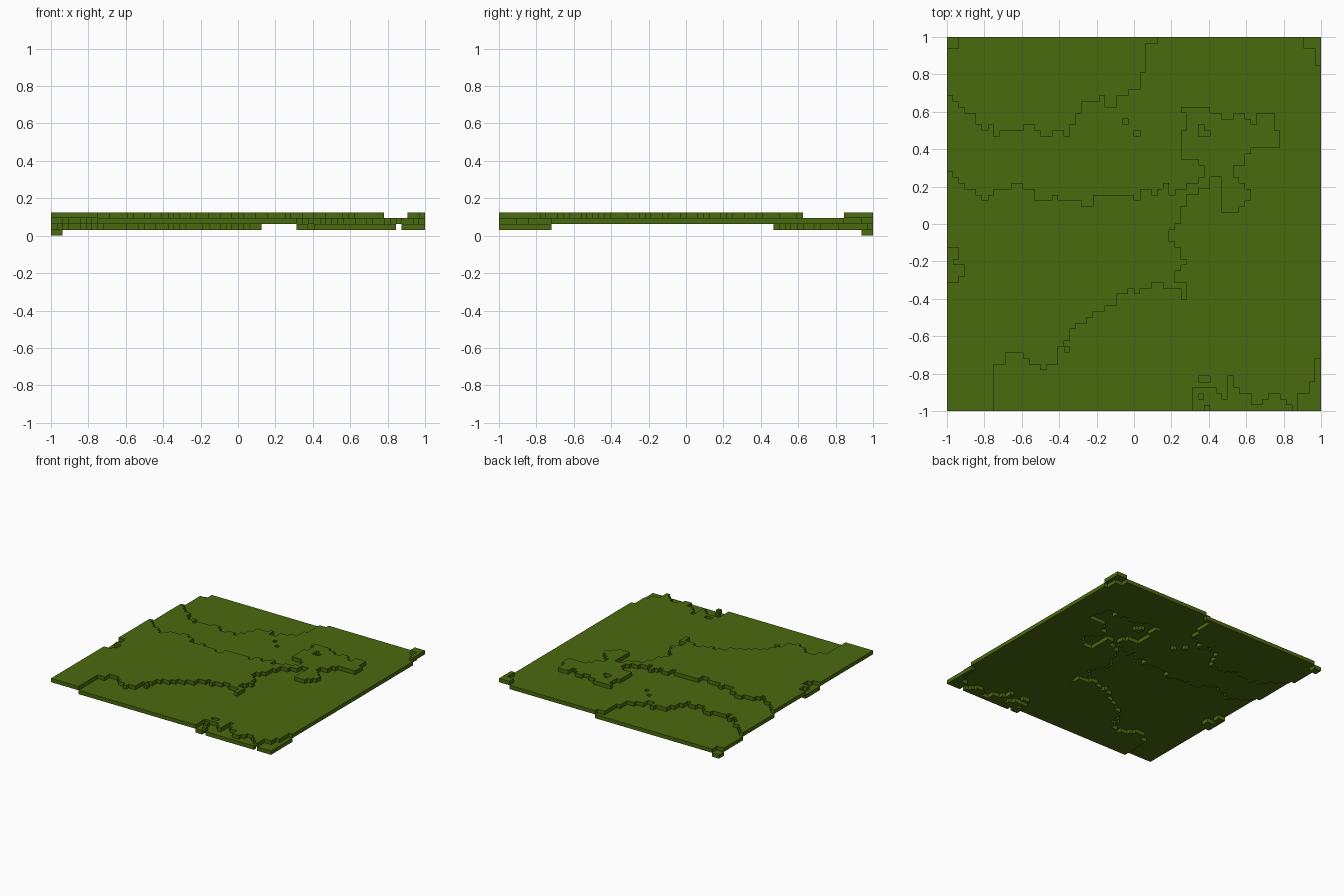
import bpy, bmesh, math

if "Cube" in bpy.data.objects:
    bpy.data.objects.remove(bpy.data.objects["Cube"], do_unlink=True)

N = 64            # tiles per side
S = 2.0 / N       # tile size, also the thickness of each terrace

grass = bpy.data.materials.new("grass_green")
grass.use_nodes = True
COLOR = (0.068, 0.143, 0.0045, 1)
grass.diffuse_color = COLOR
bsdf = next(n for n in grass.node_tree.nodes if n.type == 'BSDF_PRINCIPLED')
bsdf.inputs["Base Color"].default_value = COLOR
bsdf.inputs["Roughness"].default_value = 0.9

# Stepped contour lines: (start, value) holds until the next start
BACK_EDGE = [(0, 54), (1, 53), (2, 52), (3, 51), (5, 49), (6, 48), (7, 49), (8, 47),
             (9, 48), (13, 49), (15, 48), (16, 47), (18, 48), (20, 47), (21, 49), (22, 51),
             (23, 53), (26, 54), (27, 52), (29, 54), (31, 55), (33, 58), (34, 63), (36, 64)]
PLATEAU_TOP = [(0, 41), (1, 40), (2, 39), (3, 38), (5, 37), (6, 36), (7, 37), (8, 38),
               (11, 39), (13, 38), (15, 36), (18, 37), (19, 36), (23, 35), (25, 37),
               (32, 36), (33, 38), (35, 37), (36, 38), (37, 39), (38, 37), (39, 38), (41, 0)]
PLATEAU_BOTTOM = [(0, 0), (8, 8), (10, 10), (13, 9), (14, 8), (16, 7), (17, 8), (19, 11),
                  (20, 12), (21, 14), (22, 15), (24, 16), (25, 17), (27, 18), (29, 20),
                  (31, 21), (32, 20), (33, 21), (35, 22), (37, 21), (40, 19)]
PLATEAU_RIGHT = [(0, 41), (22, 39), (24, 40), (25, 41), (26, 40), (28, 39), (29, 38),
                 (31, 39), (32, 40), (35, 41)]
FRONT_HOLLOW = [(0, 0), (42, 4), (46, 3), (47, 2), (48, 6), (49, 4), (50, 3), (52, 1),
                (54, 2), (55, 3), (57, 2), (58, 1), (59, 0), (60, 3), (62, 5), (63, 9)]

# Rectangular patches of tiles: x0, x1, y0, y1
HILL = [(40, 41, 43, 48), (40, 41, 51, 52), (41, 43, 43, 52), (43, 44, 42, 52),
        (44, 45, 40, 52), (45, 47, 40, 51), (47, 48, 34, 50), (48, 49, 34, 50),
        (49, 50, 34, 40), (49, 50, 42, 51), (50, 51, 35, 39), (50, 51, 42, 51),
        (51, 52, 36, 38), (51, 52, 44, 50), (52, 53, 45, 49), (53, 56, 45, 51),
        (56, 57, 45, 48), (41, 43, 37, 39), (43, 45, 38, 40)]
PATCHES = {
    3: HILL + [(20, 21, 10, 11), (61, 64, 62, 64), (63, 64, 59, 64)],
    2: [(43, 45, 47, 48), (43, 44, 48, 49), (0, 2, 26, 28), (0, 1, 25, 26),
        (0, 3, 23, 25), (0, 2, 22, 23), (43, 44, 2, 3), (44, 45, 0, 1)],
    1: [(32, 33, 47, 48), (30, 31, 49, 50), (43, 45, 5, 6)],
    0: [(0, 2, 62, 64)],
}


def step(line, t):
    """Value of a stepped contour at tile t."""
    value = line[0][1]
    for start, v in line:
        if t >= start:
            value = v
    return value


def base_level(x, y):
    if y >= step(BACK_EDGE, x) or y < step(FRONT_HOLLOW, x):
        return 1
    if step(PLATEAU_BOTTOM, x) <= y < step(PLATEAU_TOP, x) and x < step(PLATEAU_RIGHT, y):
        return 3
    return 2


# Height level of every tile
level = {(x, y): base_level(x, y) for x in range(N) for y in range(N)}
for lv in (3, 2, 1, 0):
    for x0, x1, y0, y1 in PATCHES[lv]:
        for x in range(x0, x1):
            for y in range(y0, y1):
                level[x, y] = lv


def terrace(name, lv):
    """One-tile-thick slab made of all tiles at this level."""
    bm = bmesh.new()
    corners = {}

    def corner(x, y):
        if (x, y) not in corners:
            corners[x, y] = bm.verts.new((x * S - 1, y * S - 1, lv * S))
        return corners[x, y]

    for (x, y), l in level.items():
        if l == lv:
            bm.faces.new([corner(x, y), corner(x + 1, y),
                          corner(x + 1, y + 1), corner(x, y + 1)])
    # Raise a copy of the sheet and close its sides
    ext = bmesh.ops.extrude_face_region(bm, geom=bm.faces[:], use_keep_orig=True)
    top = [g for g in ext["geom"] if isinstance(g, bmesh.types.BMVert)]
    bmesh.ops.translate(bm, verts=top, vec=(0, 0, S))
    bmesh.ops.recalc_face_normals(bm, faces=bm.faces[:])
    mesh = bpy.data.meshes.new(name)
    bm.to_mesh(mesh)
    bm.free()
    mesh.materials.append(grass)
    bpy.context.collection.objects.link(bpy.data.objects.new(name, mesh))


for lv, name in enumerate(["corner_pit", "low_ground", "middle_ground", "high_ground"]):
    terrace(name, lv)
